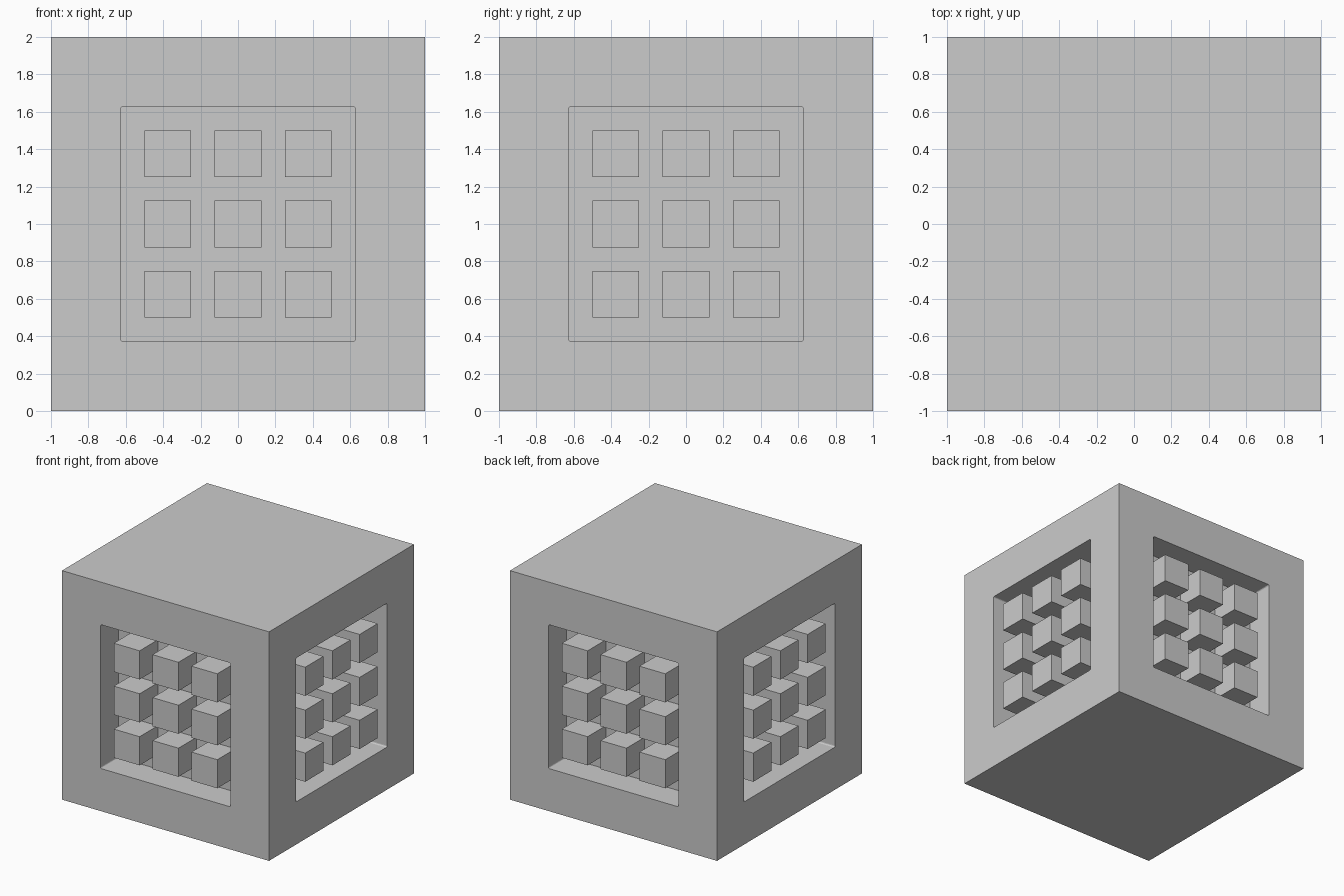
import bpy, bmesh
from math import pi
from mathutils import Matrix, Vector

if "Cube" in bpy.data.objects:
    bpy.data.objects.remove(bpy.data.objects["Cube"])

HALF = 1.0       # half size of the body
OPEN = 0.628     # half width of each window
DEPTH = 0.25     # window depth
BLOCK = 0.25     # small block size
PITCH = 0.375    # small block spacing


def add_box(bm, lo, hi, turn=None, corner=0.0):
    """Box between two corners, optionally rounded along y, then turned about z."""
    lo, hi = Vector(lo), Vector(hi)
    mat = Matrix.Translation((lo + hi) / 2) @ Matrix.Diagonal((*(hi - lo), 1))
    verts = bmesh.ops.create_cube(bm, size=1, matrix=mat)["verts"]
    if corner:
        edges = {e for v in verts for e in v.link_edges
                 if abs(e.verts[0].co.y - e.verts[1].co.y) > 0.01}
        res = bmesh.ops.bevel(bm, geom=list(edges), offset=corner, segments=3,
                              profile=0.5, affect='EDGES')
        verts = list({v for v in verts if v.is_valid} | set(res["verts"]))
    if turn:
        bmesh.ops.transform(bm, matrix=turn, verts=verts)


def make_object(name, bm):
    bmesh.ops.recalc_face_normals(bm, faces=bm.faces[:])
    mesh = bpy.data.meshes.new(name)
    bm.to_mesh(mesh)
    bm.free()
    ob = bpy.data.objects.new(name, mesh)
    ob.location.z = HALF
    bpy.context.collection.objects.link(ob)
    return ob


sides = {name: Matrix.Rotation(i * pi / 2, 4, 'Z')
         for i, name in enumerate(("front", "right", "back", "left"))}

# Cube body
bm = bmesh.new()
add_box(bm, (-HALF,) * 3, (HALF,) * 3)
body = make_object("body", bm)

# Square windows sunk into the four sides
for name, turn in sides.items():
    bm = bmesh.new()
    add_box(bm, (-OPEN, -HALF - 0.2, -OPEN), (OPEN, -HALF + DEPTH, OPEN),
            turn, corner=0.012)
    cutter = make_object(name + "_window_cutter", bm)
    cutter.hide_render = True
    cutter.hide_set(True)
    mod = body.modifiers.new(name + "_window", 'BOOLEAN')
    mod.operation = 'DIFFERENCE'
    mod.solver = 'EXACT'
    mod.object = cutter

# Three by three blocks on the back wall of each window
h = BLOCK / 2
for name, turn in sides.items():
    bm = bmesh.new()
    for col in (-PITCH, 0, PITCH):
        for row in (-PITCH, 0, PITCH):
            add_box(bm, (col - h, -HALF, row - h),
                    (col + h, -HALF + DEPTH + 0.005, row + h), turn)
    make_object(name + "_blocks", bm)
